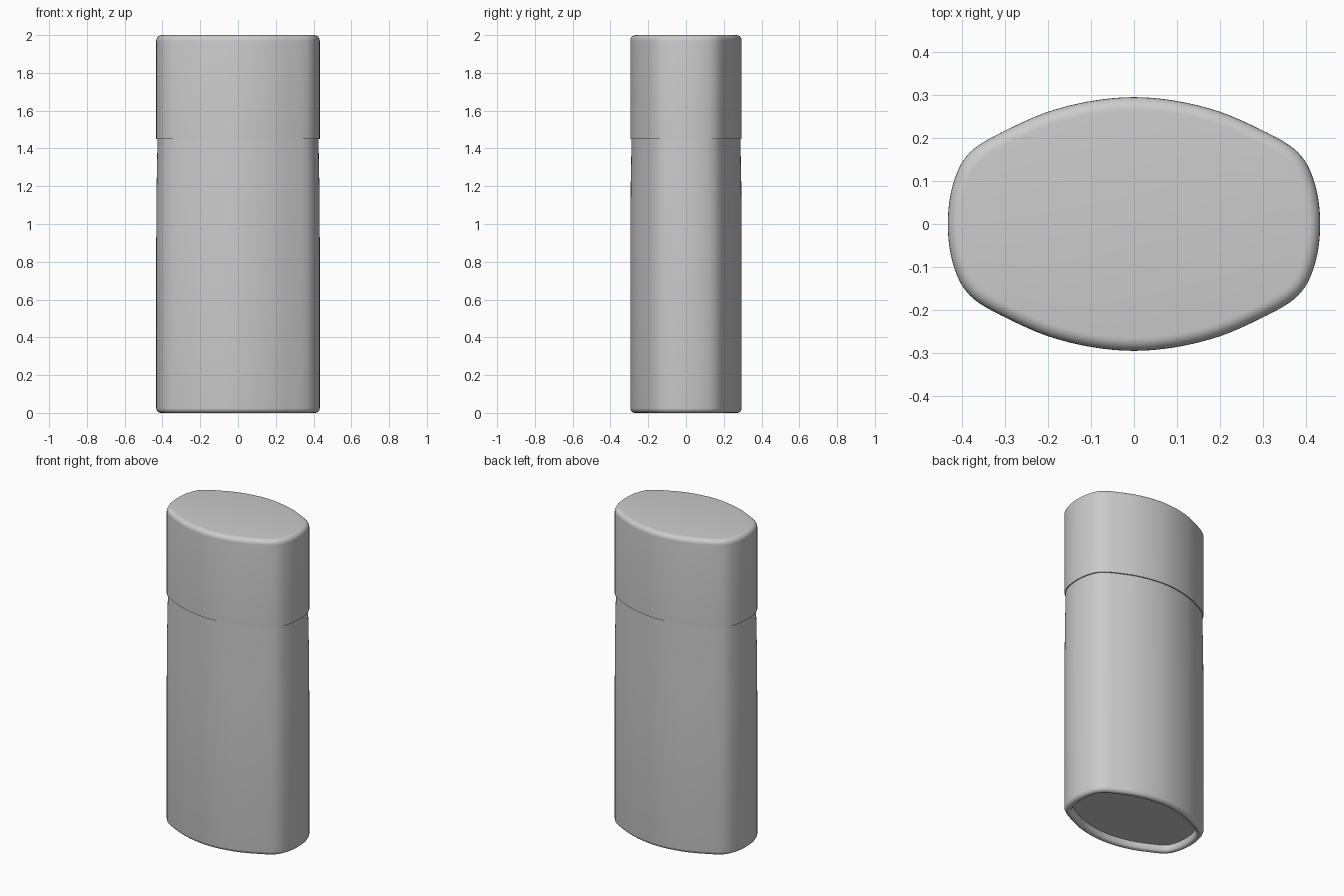
import bpy, bmesh, math
from mathutils import Vector

if "Cube" in bpy.data.objects:
    bpy.data.objects.remove(bpy.data.objects["Cube"])

# Quarter of the rounded-lens cross-section, from +x to +y
Q = [(.433, 0), (.429, .055), (.417, .105), (.396, .149), (.36, .184),
     (.29, .222), (.2, .261), (.1, .286), (0, .295)]
half = Q + [(-x, y) for x, y in Q[-2::-1]]
full = [Vector(p) for p in half + [(x, -y) for x, y in half[-2:0:-1]]]


def smooth_loop(pts, sub=4):
    """Catmull-Rom resampling of a closed loop."""
    n, out = len(pts), []
    for i in range(n):
        a, b, c, d = (pts[(i + k) % n] for k in (-1, 0, 1, 2))
        for s in range(sub):
            t = s / sub
            out.append(.5 * (2 * b + (c - a) * t + (2 * a - 5 * b + 4 * c - d) * t * t
                             + (3 * b - a - 3 * c + d) * t ** 3))
    return out


OUTLINE = smooth_loop(full)
N = len(OUTLINE)
NORMALS = []
for i in range(N):
    t = (OUTLINE[(i + 1) % N] - OUTLINE[i - 1]).normalized()
    NORMALS.append(Vector((t.y, -t.x)))


def loft(name, profile):
    """Skin rings given as (inset, z), with capped ends."""
    bm = bmesh.new()
    rings = []
    for inset, z in profile:
        rings.append([bm.verts.new((*(p - n * inset), z)) for p, n in zip(OUTLINE, NORMALS)])
    for a, b in zip(rings, rings[1:]):
        for i in range(N):
            j = (i + 1) % N
            bm.faces.new((a[i], a[j], b[j], b[i]))
    bm.faces.new(rings[0][::-1])
    bm.faces.new(rings[-1])
    bmesh.ops.recalc_face_normals(bm, faces=bm.faces)
    me = bpy.data.meshes.new(name)
    bm.to_mesh(me)
    bm.free()
    ob = bpy.data.objects.new(name, me)
    bpy.context.collection.objects.link(ob)
    bpy.ops.object.select_all(action='DESELECT')
    ob.select_set(True)
    bpy.context.view_layer.objects.active = ob
    bpy.ops.object.shade_smooth_by_angle(angle=math.radians(35))
    return ob


def fillet(r, z, a0, a1, steps=6):
    """Arc of a rounded edge; z is the arc centre height."""
    angles = [math.radians(a0 + (a1 - a0) * k / steps) for k in range(steps + 1)]
    return [(r - r * math.cos(a), z + r * math.sin(a)) for a in angles]


# Body: recessed underside, rounded foot, very slight taper toward the cap
loft("body", [(.045, .04), (.042, .012), (.036, .004)] + fillet(.025, .025, -90, 0)
     + [(0, .9), (.002, 1.2), (.006, 1.4), (.007, 1.46)])

# Cap: sharp lower lip, rounded top edge
loft("cap", [(.008, 1.45), (0, 1.45), (0, 1.46)] + fillet(.03, 1.97, 0, 90))
